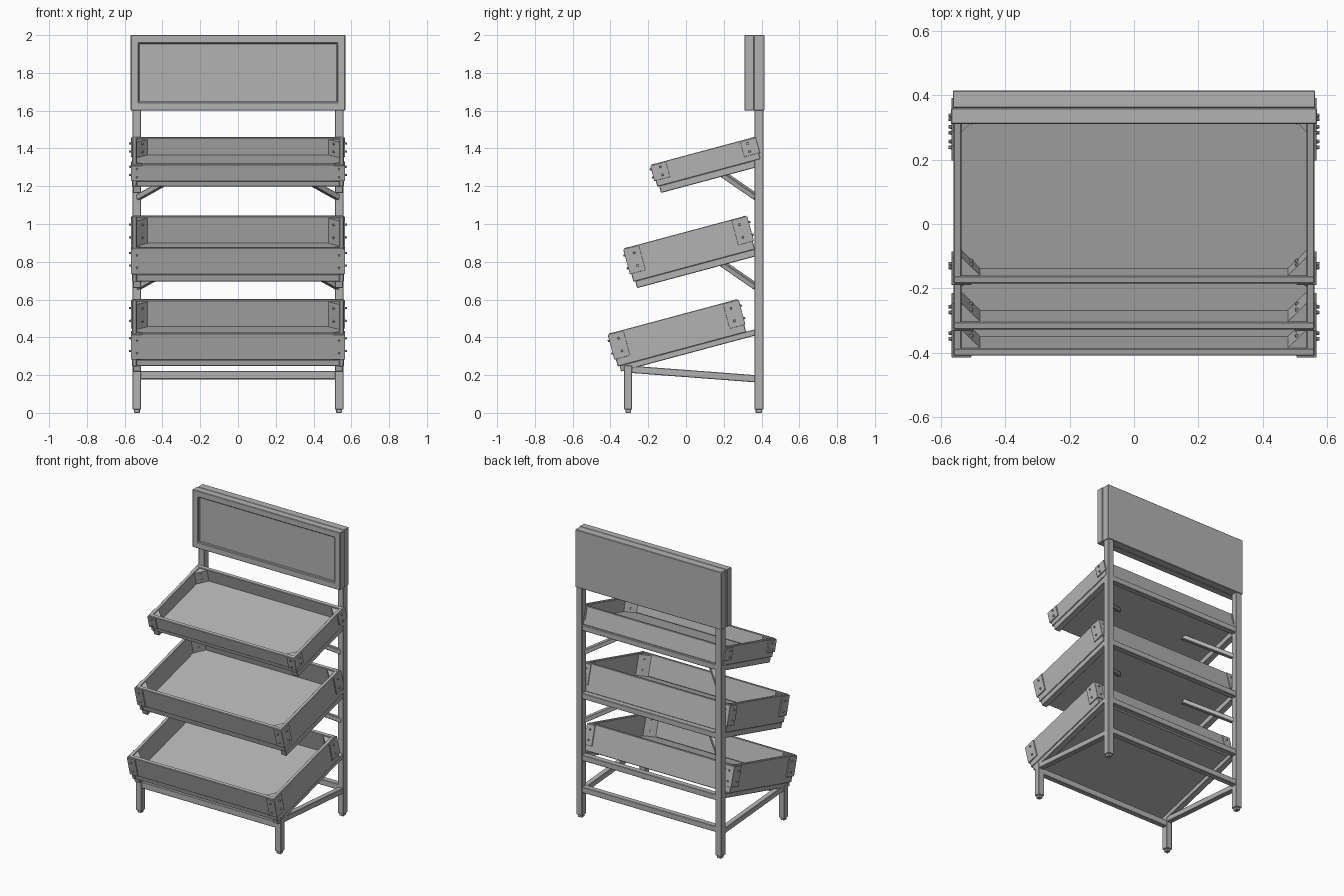
import bpy, bmesh, math
from mathutils import Matrix, Vector

if "Cube" in bpy.data.objects:
    bpy.data.objects.remove(bpy.data.objects["Cube"], do_unlink=True)

grey = bpy.data.materials.new("plain_grey")
grey.use_nodes = True
colour = (0.45, 0.45, 0.45, 1)
grey.diffuse_color = colour
grey.node_tree.nodes["Principled BSDF"].inputs["Base Color"].default_value = colour


def finish(name, bm, matrix=Matrix(), bevel=0.0):
    """Turn a bmesh into a named object."""
    mesh = bpy.data.meshes.new(name)
    bm.to_mesh(mesh)
    bm.free()
    mesh.materials.append(grey)
    obj = bpy.data.objects.new(name, mesh)
    obj.matrix_world = matrix
    bpy.context.collection.objects.link(obj)
    if bevel:
        mod = obj.modifiers.new("soft_edges", "BEVEL")
        mod.width = bevel
        mod.segments = 1
    return obj


def box(name, x, y, z, matrix=Matrix(), bevel=0.003):
    """Box from three (low, high) ranges."""
    bm = bmesh.new()
    size = [r[1] - r[0] for r in (x, y, z)]
    mid = [(r[0] + r[1]) / 2 for r in (x, y, z)]
    bmesh.ops.create_cube(bm, size=1, matrix=Matrix.Translation(mid) @ Matrix.Diagonal((*size, 1)))
    return finish(name, bm, matrix, bevel)


def beam(name, a, b, thick):
    """Square bar between two points."""
    a, b = Vector(a), Vector(b)
    d = b - a
    turn = d.to_track_quat("Y", "Z").to_matrix().to_4x4()
    t = thick / 2
    return box(name, (-t, t), (0, d.length), (-t, t), Matrix.Translation(a) @ turn)


def bolts(name, points, axis, matrix):
    """Low round bolt heads at several points, facing one direction."""
    bm = bmesh.new()
    turn = Vector(axis).to_track_quat("Z", "Y").to_matrix().to_4x4()
    for p in points:
        bmesh.ops.create_cone(bm, cap_ends=True, segments=10, radius1=0.007, radius2=0.005,
                              depth=0.012, matrix=Matrix.Translation(p) @ turn)
    return finish(name, bm, matrix)


def span(a, b):
    return (min(a, b), max(a, b))


SIDES = (("left", 1), ("right", -1))
POST_IN, POST_OUT = 0.513, 0.558

# Posts, front legs, feet and lower side rails
for side, s in SIDES:
    xs = span(s * POST_IN, s * POST_OUT)
    foot = span(s * (POST_IN + 0.007), s * (POST_OUT - 0.007))
    box(f"rear_post_{side}", xs, (0.362, 0.41), (0.018, 1.99))
    box(f"rear_foot_{side}", foot, (0.369, 0.403), (0, 0.02))
    box(f"front_leg_{side}", xs, (-0.328, -0.285), (0.018, 0.25))
    box(f"front_foot_{side}", foot, (-0.321, -0.292), (0, 0.02))
    x = s * (POST_IN + POST_OUT) / 2
    beam(f"lower_side_rail_{side}", (x, 0.38, 0.18), (x, -0.31, 0.232), 0.038)

box("front_rail", (-0.555, 0.555), (-0.325, -0.288), (0.178, 0.222))
box("lower_rear_rail", (-0.53, 0.53), (0.366, 0.406), (0.178, 0.218))

# Sign: back panel and front board with a sunken field
box("sign_back_panel", (-0.563, 0.563), (0.36, 0.415), (1.60, 2.0))
bm = bmesh.new()
bmesh.ops.create_cube(bm, size=1, matrix=Matrix.Translation((0, 0.335, 1.8))
                      @ Matrix.Diagonal((1.136, 0.05, 0.40, 1)))
bm.faces.ensure_lookup_table()
front = min(bm.faces, key=lambda f: f.calc_center_median().y)
bmesh.ops.inset_region(bm, faces=[front], thickness=0.06)
inner = bmesh.ops.inset_region(bm, faces=[front], thickness=0.003, depth=-0.015)
finish("sign_board", bm, bevel=0.003)


def tray(label, y0, z0, length, wall, floor, rail, rear_z, braced):
    """Tilted tray: local origin is its upper front edge, z runs down the wall."""
    m = Matrix.Translation((0, y0, z0)) @ Matrix.Rotation(math.radians(15), 4, "X")
    w, t = 0.56, 0.024
    base = wall + floor
    # Walls and floor
    box(f"{label}_front_wall", (-w, w), (0, t), (-wall, 0), m)
    box(f"{label}_back_wall", (-w, w), (length - t, length), (-base, 0), m)
    box(f"{label}_floor", (-w + t / 2, w - t / 2), (0.006, length - 0.005), (-base, -wall), m)
    rail_end = (0.375 - y0 - base * math.sin(math.radians(15))) / math.cos(math.radians(15))
    for side, s in SIDES:
        box(f"{label}_wall_{side}", span(s * (w - t), s * w), (0.002, length - 0.002),
            (-base, -0.001), m)
        # Supporting rail under each side
        box(f"{label}_support_{side}", span(s * POST_IN, s * (POST_OUT - 0.003)),
            (0.012, rail_end), (-base - rail, -base + 0.002), m)
        # Corner fittings at the front and back
        for end, e, d in (("front", 0, 1), ("back", length, -1)):
            name = f"{label}_{end}_{side}"
            z = (-wall + 0.004, -0.006)
            box(f"{name}_side_plate", span(s * (w - 0.002), s * (w + 0.007)),
                span(e - d * 0.006, e + d * 0.08), z, m, 0.001)
            box(f"{name}_end_plate", span(s * (w - 0.055), s * (w + 0.007)),
                span(e - d * 0.006, e + d * 0.002), z, m, 0.001)
            levels = (-0.26 * wall, -0.74 * wall)
            bolts(f"{name}_side_bolts", [(s * (w + 0.01), e + d * 0.045, h) for h in levels],
                  (s, 0, 0), m)
            bolts(f"{name}_end_bolts", [(s * (w - 0.025), e - d * 0.008, h) for h in levels],
                  (0, -d, 0), m)
            # Triangular corner block inside the tray
            bm = bmesh.new()
            xi, yi = s * (w - t + 0.002), e + d * (t - 0.002)
            corner = [(xi, yi), (xi - s * 0.062, yi), (xi, yi + d * 0.062)]
            face = bm.faces.new([bm.verts.new((px, py, -wall)) for px, py in corner])
            up = bmesh.ops.extrude_face_region(bm, geom=[face])
            bmesh.ops.translate(bm, vec=(0, 0, wall - 0.008),
                                verts=[v for v in up["geom"] if isinstance(v, bmesh.types.BMVert)])
            bmesh.ops.recalc_face_normals(bm, faces=bm.faces)
            finish(f"{name}_corner_block", bm, m)
            bolts(f"{name}_inner_bolts",
                  [(xi - s * 0.032, yi + d * 0.032, h) for h in levels], (-s, d, 0), m)
        # Slanting brace from the post to the tray underside
        if braced:
            beam(f"{label}_brace_{side}", (s * 0.53, 0.375, rear_z - 0.165),
                 (s * 0.27, 0.165, rear_z - 0.02), 0.03)
    # Bar between the posts
    box(f"{label}_rear_rail", (-0.53, 0.53), (0.366, 0.406), (rear_z, rear_z + 0.04))


tray("bottom_tray", -0.41, 0.42, 0.706, 0.145, 0.036, 0.030, 0.40, False)
tray("middle_tray", -0.328, 0.872, 0.668, 0.145, 0.040, 0.037, 0.83, True)
tray("top_tray", -0.185, 1.315, 0.567, 0.093, 0.029, 0.037, 1.305, True)
